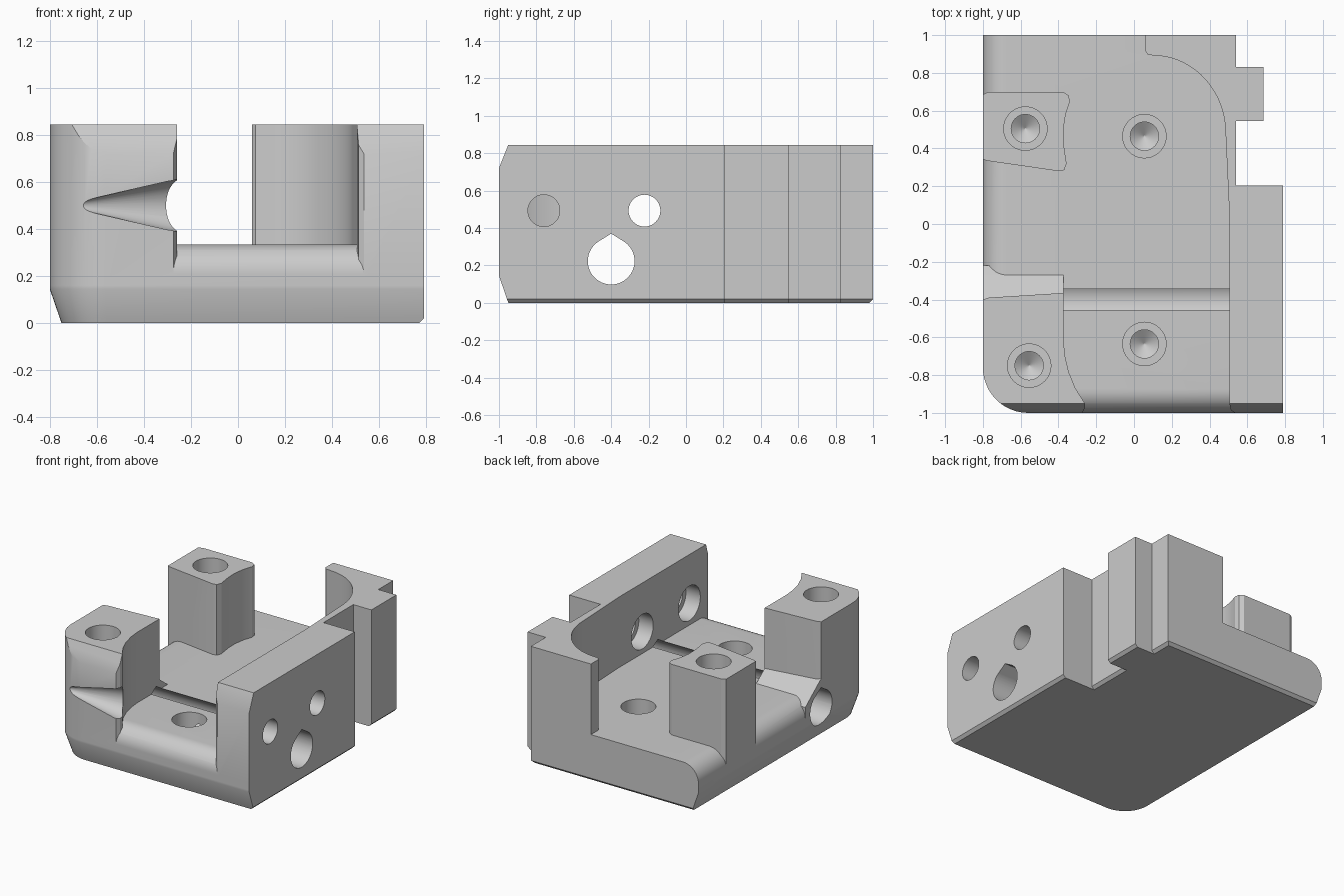
import bpy, bmesh
from math import sin, cos, pi, radians

if "Cube" in bpy.data.objects:
    bpy.data.objects.remove(bpy.data.objects["Cube"])

grey = bpy.data.materials.new("plain_grey")
grey.use_nodes = True
grey.diffuse_color = (0.6, 0.6, 0.6, 1)
grey.node_tree.nodes["Principled BSDF"].inputs["Base Color"].default_value = (0.6, 0.6, 0.6, 1)


def loft(name, rings):
    """Closed solid through rings that share one point count."""
    bm = bmesh.new()
    loops = [[bm.verts.new(p) for p in ring] for ring in rings]
    n = len(loops[0])
    for a, b in zip(loops, loops[1:]):
        for i in range(n):
            j = (i + 1) % n
            bm.faces.new((a[i], a[j], b[j], b[i]))
    bm.faces.new(loops[0][::-1])
    bm.faces.new(loops[-1])
    bmesh.ops.recalc_face_normals(bm, faces=bm.faces)
    mesh = bpy.data.meshes.new(name)
    bm.to_mesh(mesh)
    bm.free()
    ob = bpy.data.objects.new(name, mesh)
    bpy.context.collection.objects.link(ob)
    mesh.materials.append(grey)
    return ob


def prism_z(name, pts, z0, z1):
    return loft(name, [[(x, y, z) for x, y in pts] for z in (z0, z1)])


def prism_x(name, pts, x0, x1):
    return loft(name, [[(x, y, z) for y, z in pts] for x in (x0, x1)])


def arc(cx, cy, r, a0, a1, n=12, ry=None):
    angles = [radians(a0 + (a1 - a0) * i / n) for i in range(n + 1)]
    return [(cx + r * cos(a), cy + (ry or r) * sin(a)) for a in angles]


def circle(r, n=40):
    return [(r * cos(2 * pi * i / n), r * sin(2 * pi * i / n)) for i in range(n)]


def bore_x(name, y, z, steps):
    return loft(name, [[(x, y + u, z + v) for u, v in circle(r)] for x, r in steps])


def bore_z(name, x, y, steps):
    return loft(name, [[(x + u, y + v, z) for u, v in circle(r)] for z, r in steps])


def combine(target, tool, operation):
    mod = target.modifiers.new(operation, "BOOLEAN")
    mod.operation, mod.object, mod.solver = operation, tool, "EXACT"
    bpy.context.view_layer.objects.active = target
    bpy.ops.object.modifier_apply(modifier=mod.name)
    bpy.data.objects.remove(tool)


TOP, FLOOR, ROLL = 0.845, 0.335, 0.125
CX, CY, CR = -0.56, -0.76, 0.24
corner = arc(CX, CY, CR, 180, 270)
stepped_side = [(0.79, -1), (0.79, 0.205), (0.54, 0.205), (0.54, 0.545),
                (0.685, 0.545), (0.685, 0.83), (0.54, 0.83), (0.54, 1)]
outline = corner + stepped_side + [(-0.8, 1)]


def base_ring(z, inset, trim=0):
    """Outline pulled in at left and front by inset, at right and back by trim."""
    k = (CR - inset) / CR
    ring = []
    for x, y in outline:
        x2 = CX + (x - CX) * k if x < CX else (x - trim if x > 0.5 else x)
        y2 = CY + (y - CY) * k if y < CY else (y - trim if y > 0.9 else y)
        ring.append((x2, y2, z))
    return ring


# Base plate: chamfered foot, rolled upper edge at front and left
rings = [base_ring(0, 0.05, 0.02), base_ring(0.02, 0.043), base_ring(0.145, 0)]
for i in range(11):
    a = pi / 2 * i / 10
    rings.append(base_ring(FLOOR - ROLL + ROLL * sin(a), ROLL * (1 - cos(a))))
body = loft("mount_body", rings)

# Stepped side wall with a curved inner corner
inner = ([(0.06, 1), (0.06, 0.915), (0.075, 0.895)]
         + arc(0.1, 0.48, 0.385, 87, 0, 16, 0.412)
         + [(0.505, 0.05), (0.505, -0.95), (0.513, -0.985), (0.535, -1)])
combine(body, prism_z("side_wall", stepped_side + inner, 0.16, TOP), "UNION")

# Front post with a flared front edge, and a sloped shoulder behind it
front_post = corner + [(-0.275, -1), (-0.26, -0.975), (-0.26, -0.95), (-0.31, -0.87),
                       (-0.345, -0.785), (-0.365, -0.7), (-0.373, -0.62),
                       (-0.373, -0.365), (-0.77, -0.39), (-0.8, -0.40)]
combine(body, prism_z("front_post", front_post, 0.16, TOP), "UNION")
shoulder = [(-0.6, 0.2), (-0.22, 0.2), (-0.22, 0.295), (-0.27, 0.335),
            (-0.40, 0.435), (-0.6, 0.435)]
combine(body, prism_x("shoulder", shoulder, -0.8, -0.373), "UNION")

# Rear post with one hollowed side
rear_post = [(-0.8, 0.345), (-0.78, 0.335), (-0.40, 0.28), (-0.37, 0.285), (-0.357, 0.32),
             (-0.372, 0.42), (-0.374, 0.5), (-0.362, 0.58), (-0.34, 0.645),
             (-0.345, 0.68), (-0.375, 0.7), (-0.77, 0.7), (-0.8, 0.685)]
combine(body, prism_z("rear_post", rear_post, 0.16, TOP), "UNION")

cutters = []
# Chamfer along the upper front edge
cutters.append(prism_x("front_chamfer", [(-1.05, 0.595), (-0.93, 0.895), (-1.05, 0.9)], -1, 1))

# Teardrop channel across the whole width
teardrop = arc(-0.40, 0.223, 0.125, 125, 415, 36) + [(-0.40, 0.37)]
cutters.append(prism_x("teardrop_channel", teardrop, -1, 1))

# Counterbored holes through the side wall
for y in (-0.76, -0.222):
    cutters.append(bore_x("wall_hole", y, 0.493,
                          [(0.42, 0.125), (0.62, 0.125), (0.62, 0.085), (0.9, 0.085)]))

# Blind stepped screw holes in the posts and the floor
for x, y, top, depth in ((-0.575, 0.505, TOP, 0.4), (-0.555, -0.75, TOP, 0.4),
                         (0.055, 0.465, FLOOR, 0.18), (0.055, -0.635, FLOOR, 0.18)):
    seat = top - depth
    cutters.append(bore_z("screw_hole", x, y,
                          [(top + 0.05, 0.115), (seat, 0.115), (seat, 0.075),
                           (seat - 0.04, 0.075), (seat - 0.09, 0.003)]))

# Tapered groove on the front post
groove = [[(x, y + u, 0.5 + v) for u, v in circle(r)]
          for x, y, r in ((-0.2, -0.98, 0.12), (-0.3, -0.98, 0.105), (-0.66, -1.0, 0.02))]
cutters.append(loft("tapered_groove", groove))

for cutter in cutters:
    combine(body, cutter, "DIFFERENCE")

bpy.ops.object.select_all(action="DESELECT")
body.select_set(True)
bpy.context.view_layer.objects.active = body
bpy.ops.object.shade_smooth_by_angle(angle=radians(25))
